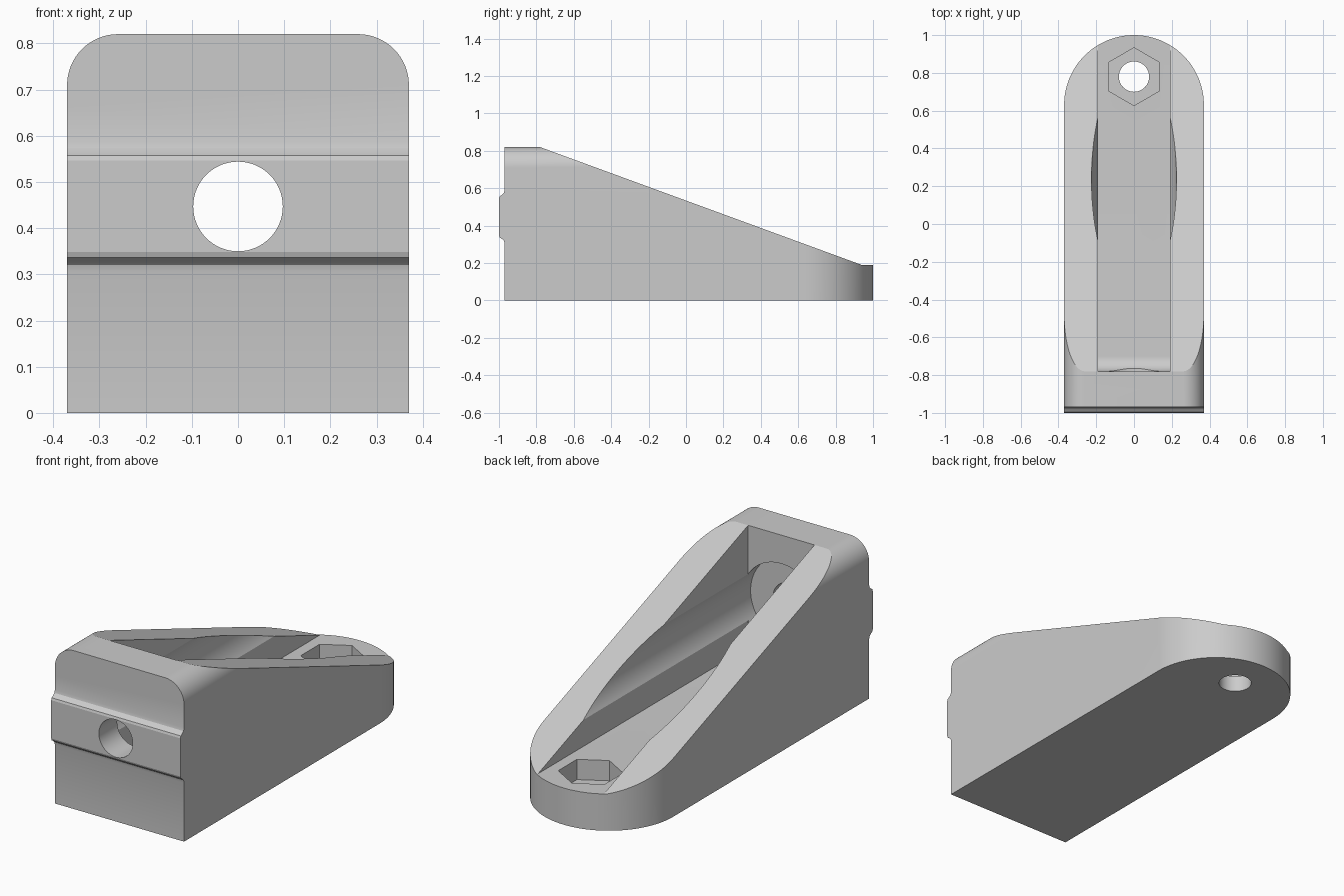
import bpy, bmesh, math
from mathutils import Matrix, Vector

cube = bpy.data.objects.get("Cube")
if cube:
    bpy.data.objects.remove(cube, do_unlink=True)

grey = bpy.data.materials.new("plain grey")
grey.use_nodes = True
colour = (0.6, 0.6, 0.6, 1)
grey.diffuse_color = colour
grey.node_tree.nodes["Principled BSDF"].inputs["Base Color"].default_value = colour

HALF = 0.37          # half width of the body
WALL = -0.78         # inner face of the front wall
FLOOR = 0.19         # channel floor and toe height
BORE_Z = 0.447
BOLT_Y = 0.78


def arc(cx, cy, r, start, end, n=24):
    angles = [math.radians(start + (end - start) * i / n) for i in range(n + 1)]
    return [(cx + r * math.cos(a), cy + r * math.sin(a)) for a in angles]


def prism(name, points, axis, low, high):
    """Extrude a 2D outline along an axis: x uses (y, z), y uses (x, z), z uses (x, y)."""
    place = {"x": lambda p, d: (d, p[0], p[1]),
             "y": lambda p, d: (p[0], d, p[1]),
             "z": lambda p, d: (p[0], p[1], d)}[axis]
    bm = bmesh.new()
    face = bm.faces.new([bm.verts.new(place(p, low)) for p in points])
    new = bmesh.ops.extrude_face_region(bm, geom=[face])["geom"]
    offset = Vector(place((0, 0), high - low))
    bmesh.ops.translate(bm, vec=offset, verts=[v for v in new if isinstance(v, bmesh.types.BMVert)])
    bmesh.ops.recalc_face_normals(bm, faces=bm.faces)
    mesh = bpy.data.meshes.new(name)
    bm.to_mesh(mesh)
    bm.free()
    mesh.materials.append(grey)
    obj = bpy.data.objects.new(name, mesh)
    bpy.context.collection.objects.link(obj)
    return obj


def circle(cx, cy, r, n=64):
    return arc(cx, cy, r, 0, 360, n)[:-1]


# Wedge body with a raised rib across the front
rib = [(-0.97, 0.305), (-0.974, 0.32), (-0.985, 0.33), (-0.996, 0.337), (-1, 0.348)]
rib += [(y, 2 * BORE_Z - z) for y, z in reversed(rib)]
side = [(1, 0), (1, FLOOR), (0.94, FLOOR), (WALL, 0.82), (-0.97, 0.82)]
body = prism("wedge_body", side + rib[::-1] + [(-0.97, 0)], "x", -HALF, HALF)

# Outlines that round the toe and the top corners
toe = prism("toe_outline", [(-HALF, -1.1), (HALF, -1.1)] + arc(0, 0.63, HALF, 0, 180, 64),
            "z", -0.1, 1)
corners = prism("corner_outline", [(-HALF, -0.1), (HALF, -0.1)]
                + arc(0.26, 0.71, 0.11, 0, 90) + arc(-0.26, 0.71, 0.11, 90, 180), "y", -1.1, 1.1)

# Channel with a fillet at the wall, and the round groove along it
fillet = 0.08
channel = prism("channel_cutter", [(1.1, FLOOR), (1.1, 1), (WALL, 1)]
                + arc(WALL + fillet, FLOOR + fillet, fillet, 180, 270, 12), "x", -0.19, 0.19)
groove = prism("groove_cutter", circle(0, BORE_Z, 0.225, 96), "y", -0.85, 1.1)

# Front bore, nut pocket and bolt hole
bore = prism("bore_cutter", circle(0, BORE_Z, 0.097), "y", -1.1, -0.7)
nut = prism("nut_cutter", arc(0, BOLT_Y, 0.153, 30, 330, 5), "z", 0.085, 0.5)
bolt = prism("bolt_cutter", circle(0, BOLT_Y, 0.08), "z", -0.1, 0.3)

steps = [(toe, "INTERSECT"), (corners, "INTERSECT")]
steps += [(cutter, "DIFFERENCE") for cutter in (channel, groove, bore, nut, bolt)]
for cutter, operation in steps:
    mod = body.modifiers.new(cutter.name, "BOOLEAN")
    mod.operation, mod.solver, mod.object = operation, "EXACT", cutter

# Apply the cuts, then remove the helpers
bpy.context.view_layer.update()
evaluated = body.evaluated_get(bpy.context.evaluated_depsgraph_get())
body.data = bpy.data.meshes.new_from_object(evaluated)
body.modifiers.clear()
for cutter, _ in steps:
    bpy.data.objects.remove(cutter, do_unlink=True)

bpy.ops.object.select_all(action="DESELECT")
bpy.context.view_layer.objects.active = body
body.select_set(True)
bpy.ops.object.shade_smooth_by_angle(angle=math.radians(18))
